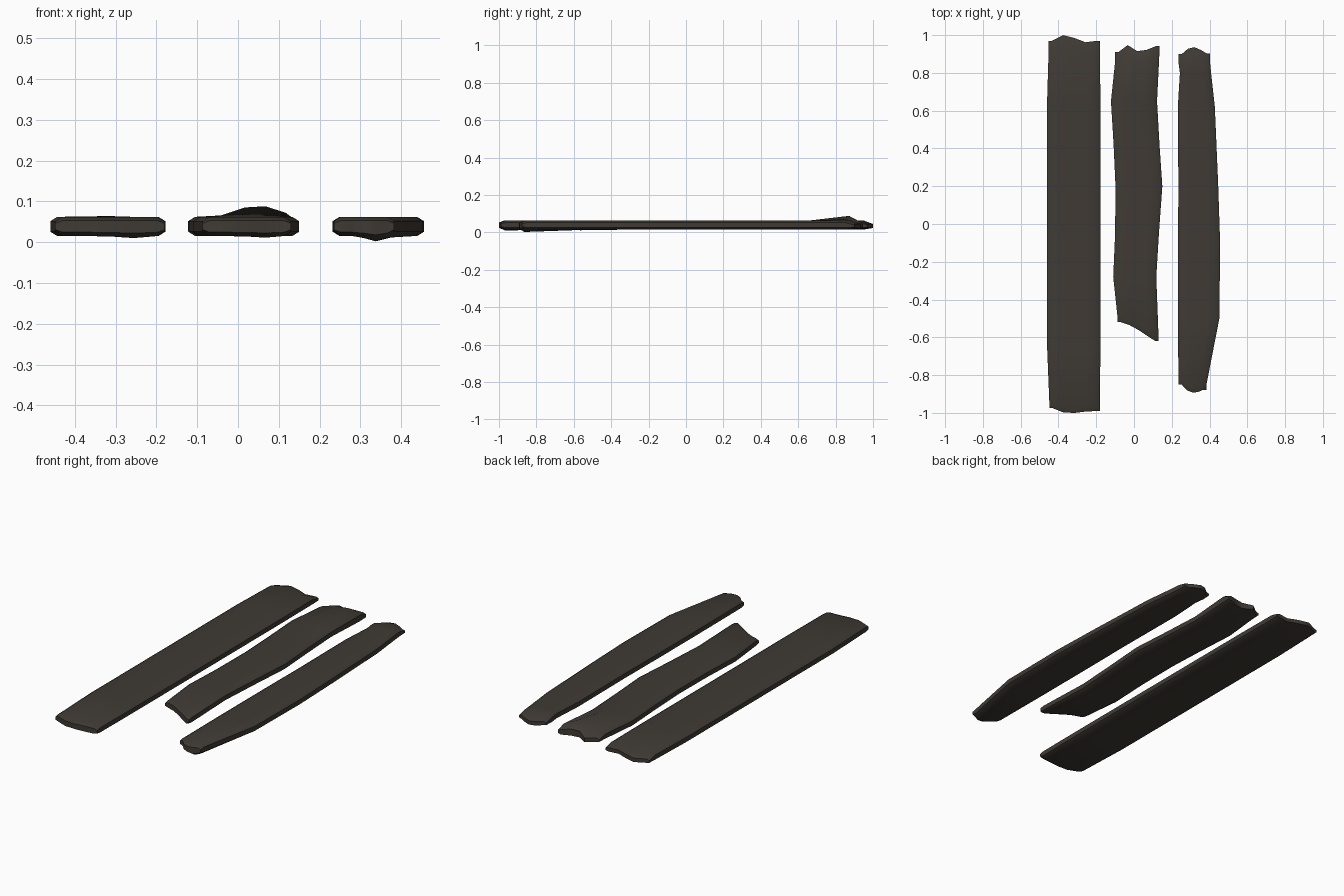
import bpy, bmesh

if "Cube" in bpy.data.objects:
    bpy.data.objects.remove(bpy.data.objects["Cube"])

wood = bpy.data.materials.new("dark_brown_wood")
wood.diffuse_color = (0.050, 0.042, 0.034, 1)
wood.use_nodes = True
wood.node_tree.nodes["Principled BSDF"].inputs["Base Color"].default_value = wood.diffuse_color

U = (0.0, 0.25, 0.5, 0.75, 1.0)   # columns across a plank
TOP, BOTTOM, EDGE = 0.062, 0.015, 0.017
FLAT = (0, 0, 0, 0, 0)


def ring(bm, ys, xl, xr, up=FLAT, down=FLAT, thin=1.0, drop=0.0):
    """One rounded cross-section: top left-right, right edge, bottom, left edge."""
    mid, half = (TOP + BOTTOM) / 2 - drop, (TOP - BOTTOM) / 2 * thin
    a, b = xl + EDGE, xr - EDGE
    xs = [a + (b - a) * u for u in U]
    top = [(x, y, mid + half + h) for x, y, h in zip(xs, ys, up)]
    bot = [(x, y, mid - half - h) for x, y, h in zip(xs, ys, down)]
    e = half * 0.55
    right = [(xr, ys[-1], mid + e + up[-1] * .8), (xr, ys[-1], mid - e)]
    left = [(xl, ys[0], mid - e), (xl, ys[0], mid + e + up[0] * .8)]
    return [bm.verts.new(p) for p in top + right + bot[::-1] + left]


def plank(name, front, front_x, stations, back, back_x, lift=FLAT, dip=FLAT):
    bm = bmesh.new()
    half = [h * 0.6 for h in lift]
    rings = [ring(bm, front, *front_x, down=[d * .5 for d in dip], thin=0.6),
             ring(bm, [y + 0.025 for y in front], *front_x, down=dip)]
    rings += [ring(bm, [y] * 5, xl, xr) for y, xl, xr in stations]
    rings += [ring(bm, [y - 0.05 for y in back], *back_x, up=lift),
              ring(bm, back, *back_x, up=half, thin=0.45, drop=0.005)]
    n = len(rings[0])
    for r, s in zip(rings, rings[1:]):
        for i in range(n):
            j = (i + 1) % n
            bm.faces.new((r[i], r[j], s[j], s[i]))
    # broken end faces
    for r in (rings[0], rings[-1]):
        for i in range(4):
            bm.faces.new((r[i], r[i + 1], r[10 - i], r[11 - i]))
        bm.faces.new((r[4], r[5], r[6], r[7]))
        bm.faces.new((r[11], r[12], r[13], r[0]))
    bmesh.ops.recalc_face_normals(bm, faces=bm.faces)
    for f in bm.faces:
        f.smooth = True
    me = bpy.data.meshes.new(name)
    bm.to_mesh(me)
    bm.free()
    me.materials.append(wood)
    ob = bpy.data.objects.new(name, me)
    bpy.context.collection.objects.link(ob)
    bpy.context.view_layer.objects.active = ob
    ob.select_set(True)
    bpy.ops.object.shade_smooth_by_angle(angle=0.9)
    ob.select_set(False)


# wide straight plank
plank("wide_plank",
      (-0.975, -0.998, -1.0, -0.993, -0.99), (-0.448, -0.18),
      [(-0.65, -0.46, -0.178), (0.0, -0.46, -0.178), (0.65, -0.46, -0.178)],
      (0.97, 1.0, 0.985, 0.962, 0.97), (-0.452, -0.18),
      lift=(0, 0.001, 0.002, 0, 0), dip=(0, 0, 0.001, 0.005, 0))

# short wavy plank with a splintered, lifted back end
plank("short_warped_plank",
      (-0.52, -0.535, -0.56, -0.59, -0.62), (-0.087, 0.13),
      [(-0.28, -0.11, 0.118), (-0.05, -0.10, 0.132), (0.2, -0.098, 0.15),
       (0.42, -0.108, 0.135), (0.65, -0.122, 0.122)],
      (0.91, 0.947, 0.915, 0.922, 0.942), (-0.10, 0.134),
      lift=(0, 0.004, 0.023, 0.026, 0.010), dip=(0, 0, 0.001, 0.004, 0))

# narrow tapered plank
plank("narrow_plank",
      (-0.85, -0.88, -0.892, -0.89, -0.878), (0.235, 0.383),
      [(-0.5, 0.233, 0.452), (-0.1, 0.233, 0.456), (0.2, 0.235, 0.446),
       (0.62, 0.232, 0.428), (0.8, 0.243, 0.408)],
      (0.90, 0.928, 0.936, 0.922, 0.902), (0.236, 0.403),
      dip=(0, 0, 0.005, 0.013, 0.004))
